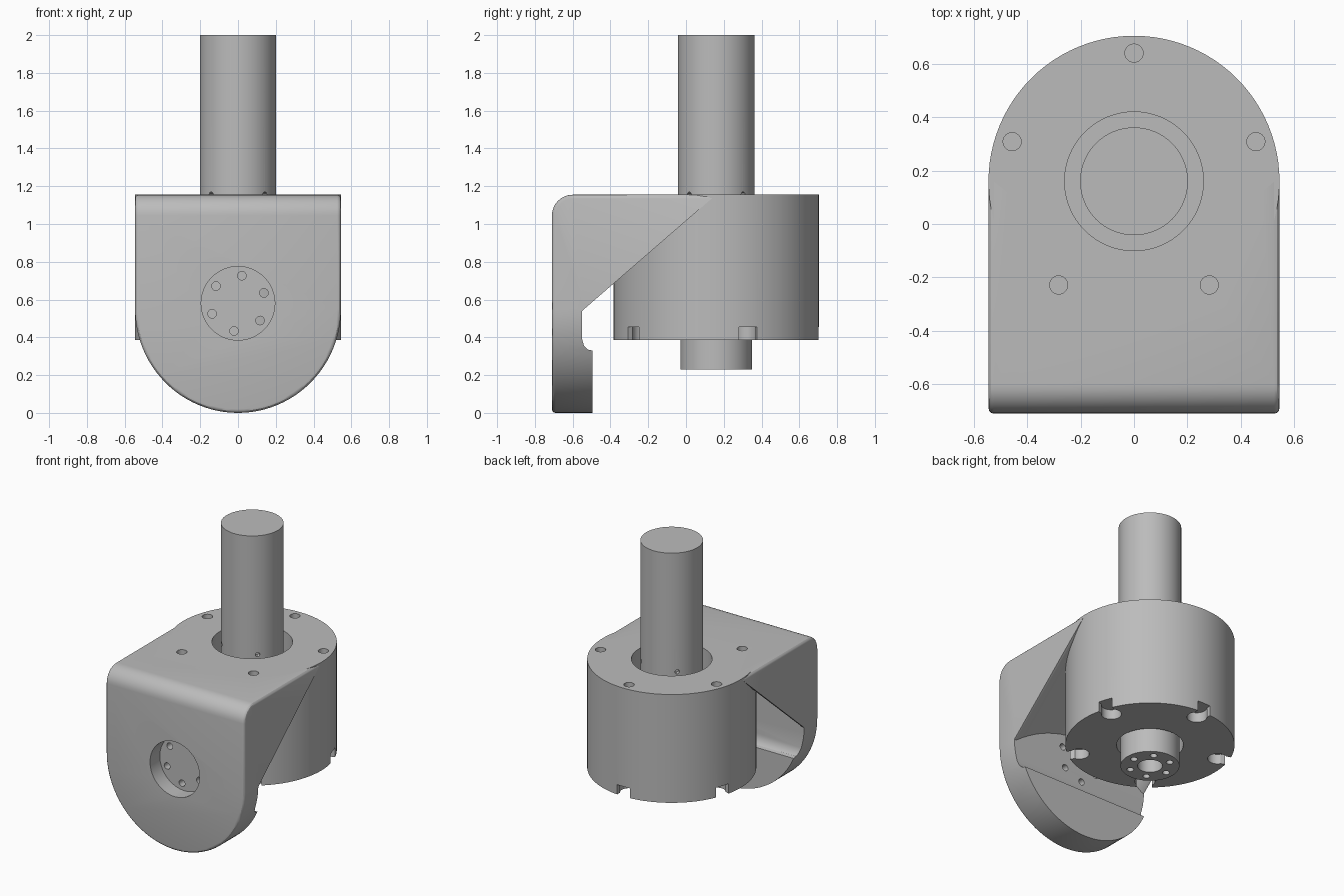
import bpy, bmesh, math
from mathutils import Vector, Matrix

if "Cube" in bpy.data.objects:
    bpy.data.objects.remove(bpy.data.objects["Cube"])

mat = bpy.data.materials.new("machined_grey")
mat.use_nodes = True
GREY = (0.5, 0.5, 0.5, 1)
mat.diffuse_color = GREY
mat.node_tree.nodes["Principled BSDF"].inputs["Base Color"].default_value = GREY

AXIS_Y = 0.16      # vertical axis of housing and motor
R = 0.545          # housing radius and half width of the bracket
TOP, BASE = 1.155, 0.385


def make(name, bm):
    bmesh.ops.recalc_face_normals(bm, faces=bm.faces)
    mesh = bpy.data.meshes.new(name)
    bm.to_mesh(mesh)
    bm.free()
    ob = bpy.data.objects.new(name, mesh)
    bpy.context.collection.objects.link(ob)
    mesh.materials.append(mat)
    return ob


def rod(bm, start, end, radius, sides=24):
    """Closed cylinder between two points."""
    a, b = Vector(start), Vector(end)
    turn = (b - a).to_track_quat('Z', 'Y').to_matrix().to_4x4()
    bmesh.ops.create_cone(bm, cap_ends=True, segments=sides, radius1=radius, radius2=radius,
                          depth=(b - a).length, matrix=Matrix.Translation((a + b) / 2) @ turn)


def prism(bm, points, sweep):
    """Polygon swept along a vector."""
    face = bm.faces.new([bm.verts.new(p) for p in points])
    out = bmesh.ops.extrude_face_region(bm, geom=[face])
    bmesh.ops.translate(bm, vec=sweep, verts=[v for v in out["geom"] if isinstance(v, bmesh.types.BMVert)])


def polar(radius, angle, z):
    return Vector((radius * math.cos(angle), AXIS_Y + radius * math.sin(angle), z))


def cutter(name, build):
    bm = bmesh.new()
    build(bm)
    ob = make(name, bm)
    ob.hide_render = True
    return ob


def finish(ob, cutters):
    for c in cutters:
        mod = ob.modifiers.new(c.name, 'BOOLEAN')
        mod.operation, mod.solver, mod.object = 'DIFFERENCE', 'EXACT', c
    bpy.context.view_layer.update()
    mesh = bpy.data.meshes.new_from_object(ob.evaluated_get(bpy.context.evaluated_depsgraph_get()))
    ob.modifiers.clear()
    ob.data = mesh
    bpy.ops.object.select_all(action='DESELECT')
    ob.select_set(True)
    bpy.context.view_layer.objects.active = ob
    bpy.ops.object.shade_smooth_by_angle(angle=math.radians(30))


# Shared cutters: motor bore, screw holes from above
BOLTS = [math.radians(90 + 72 * i) for i in range(5)]
bore = cutter("bore_cutter", lambda bm: rod(bm, (0, AXIS_Y, 0.95), (0, AXIS_Y, 1.3), 0.26, 64))


def screw_holes(bm):
    for a in BOLTS:
        rod(bm, polar(0.48, a, 1.03), polar(0.48, a, 1.3), 0.034)


screws = cutter("screw_cutter", screw_holes)

# Bracket blank: rounded plate outline extruded back to the housing axis
bm = bmesh.new()
outline = [(R * math.cos(a), -0.71, 0.55 + R * math.sin(a))
           for a in (math.pi + math.pi * i / 48 for i in range(49))]
outline += [(R, -0.71, TOP), (-R, -0.71, TOP)]
outline = [(x, y, z if z > 0.55 else 0.55 + (z - 0.55) * 0.55 / R) for x, y, z in outline]
prism(bm, outline, (0, 0.71 + AXIS_Y, 0))
bmesh.ops.recalc_face_normals(bm, faces=bm.faces)
front_top = [e for e in bm.edges if all(v.co.y < -0.7 and v.co.z > 1.1 for v in e.verts)]
bmesh.ops.bevel(bm, geom=front_top, offset=0.11, segments=8, profile=0.5, affect='EDGES')
sharp = [e for e in bm.edges if e.calc_face_angle(0) > 0.5 and min(v.co.y for v in e.verts) < 0.1]
bmesh.ops.bevel(bm, geom=sharp, offset=0.02, segments=3, profile=0.5, affect='EDGES')
bracket = make("bracket", bm)


# Space behind the plate, with a thick foot and sloping gussets
def rear_space(bm):
    side = [(-0.55, 0.54), (-0.55, 0.39), (-0.54, 0.355), (-0.52, 0.335), (-0.495, 0.33),
            (-0.495, -0.1), (0.5, -0.1), (0.5, 1.45)]
    prism(bm, [(-0.7, y, z) for y, z in side], (1.4, 0, 0))


def gusset_arch(bm):
    arch = [(x, -0.55, 0.54 + 0.2 * (1 - (x / 0.53) ** 2)) for x in (0.53 * (i / 10 - 1) for i in range(21))]
    arch += [(0.53, -0.55, 0.5), (-0.53, -0.55, 0.5)]
    prism(bm, arch, (0, 0.8, 0.69))


# Round front recess and its ring of holes
def front_recess(bm):
    rod(bm, (0, -0.8, 0.58), (0, -0.6, 0.58), 0.195, 64)


def front_holes(bm):
    for i in range(6):
        a = math.radians(22 + 60 * i)
        x, z = 0.148 * math.cos(a), 0.58 + 0.148 * math.sin(a)
        rod(bm, (x, -0.65, z), (x, -0.4, z), 0.023, 16)


finish(bracket, [cutter("rear_cutter", rear_space), cutter("arch_cutter", gusset_arch),
                 cutter("recess_cutter", front_recess), cutter("ring_cutter", front_holes), bore, screws])

# Housing drum
bm = bmesh.new()
rod(bm, (0, AXIS_Y, BASE), (0, AXIS_Y, TOP), R, 96)
housing = make("housing", bm)


def bottom_pockets(bm):
    for a in BOLTS:
        rod(bm, polar(0.47, a, 0.3), polar(0.47, a, 0.455), 0.065)


def bottom_slots(bm):
    for a in BOLTS:
        side = Vector((-math.sin(a), math.cos(a), 0)) * 0.05
        p, q = polar(0.47, a, 0.3), polar(0.7, a, 0.3)
        prism(bm, [p - side, q - side, q + side, p + side], (0, 0, 0.155))


def bottom_bore(bm):
    rod(bm, (0, AXIS_Y, 0.3), (0, AXIS_Y, 0.5), 0.215, 64)


finish(housing, [cutter("pocket_cutter", bottom_pockets), cutter("slot_cutter", bottom_slots),
                 cutter("bottom_bore_cutter", bottom_bore), bore, screws])

# Motor body with small radial holes
bm = bmesh.new()
rod(bm, (0, AXIS_Y, 0.9), (0, AXIS_Y, 2), 0.202, 64)
motor = make("motor", bm)


def vent_holes(bm):
    for i in range(4):
        a = math.radians(45 + 90 * i)
        rod(bm, polar(0.17, a, 1.155), polar(0.3, a, 1.155), 0.015, 12)


finish(motor, [cutter("vent_cutter", vent_holes)])

# Output hub with centre hole and bolt ring
bm = bmesh.new()
rod(bm, (0, AXIS_Y, 0.23), (0, AXIS_Y, 0.6), 0.19, 64)
hub = make("output_hub", bm)


def hub_holes(bm):
    rod(bm, (0, AXIS_Y, 0.1), (0, AXIS_Y, 0.33), 0.08, 32)
    for i in range(6):
        a = math.radians(60 * i)
        rod(bm, polar(0.135, a, 0.1), polar(0.135, a, 0.3), 0.023, 16)


finish(hub, [cutter("hub_cutter", hub_holes)])

# Remove the helper cutters once the parts are cut
for ob in [o for o in bpy.data.objects if o.name.endswith("_cutter")]:
    bpy.data.objects.remove(ob)
